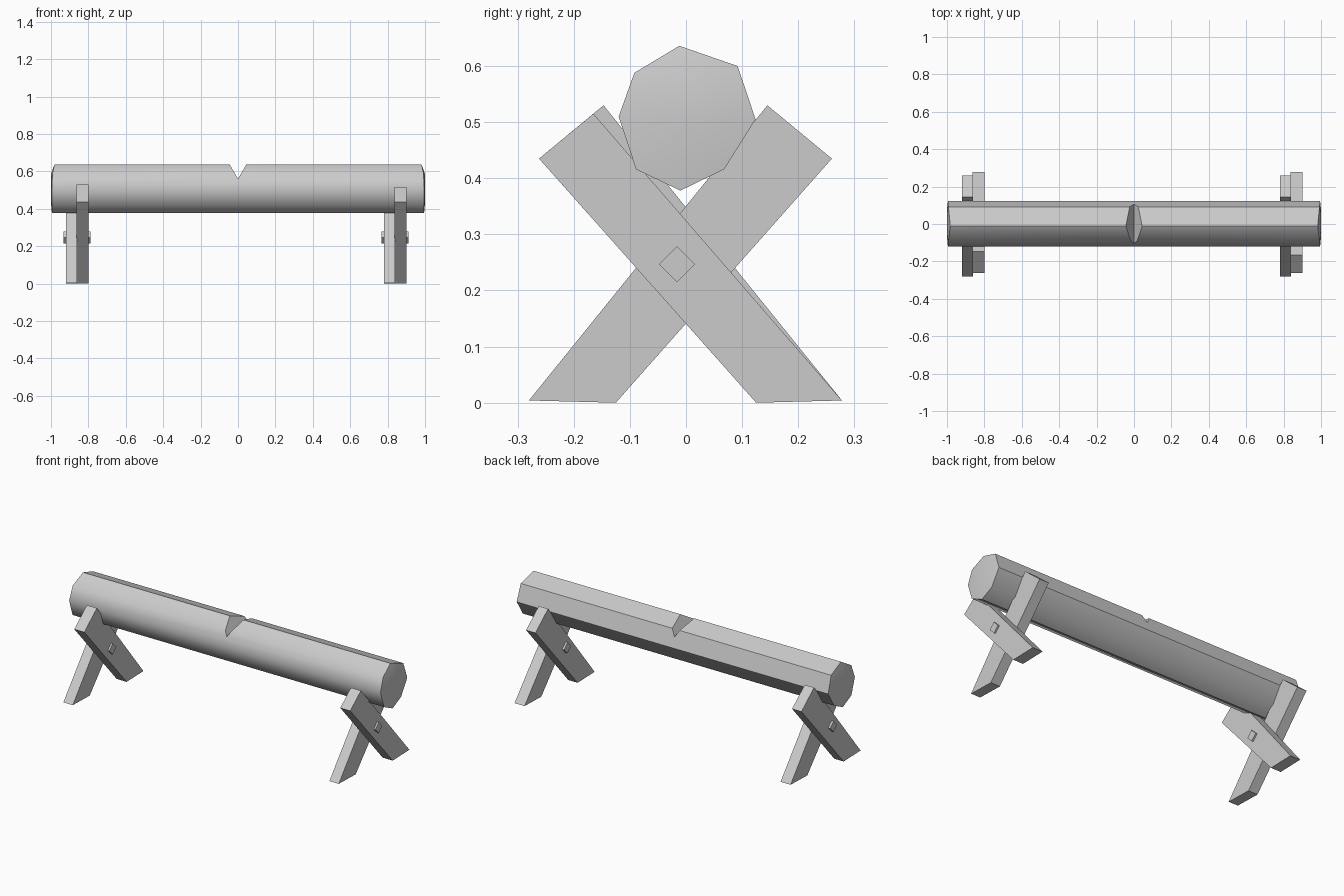
import bpy
import bmesh
import math

if "Cube" in bpy.data.objects:
    bpy.data.objects.remove(bpy.data.objects["Cube"], do_unlink=True)

# Single plain grey material
grey = bpy.data.materials.new("plain_grey")
grey.use_nodes = True
colour = (0.6, 0.6, 0.6, 1)
grey.diffuse_color = colour
grey.node_tree.nodes["Principled BSDF"].inputs["Base Color"].default_value = colour


def loft(name, rings):
    """Join matching rings of points with quads and cap both ends."""
    bm = bmesh.new()
    loops = [[bm.verts.new(p) for p in ring] for ring in rings]
    count = len(loops[0])
    for a, b in zip(loops, loops[1:]):
        for i in range(count):
            j = (i + 1) % count
            bm.faces.new((a[i], a[j], b[j], b[i]))
    bm.faces.new(loops[0])
    bm.faces.new(loops[-1])
    bmesh.ops.recalc_face_normals(bm, faces=bm.faces)
    mesh = bpy.data.meshes.new(name)
    bm.to_mesh(mesh)
    bm.free()
    mesh.materials.append(grey)
    obj = bpy.data.objects.new(name, mesh)
    bpy.context.collection.objects.link(obj)
    return obj


def prism(name, profile, x0, x1):
    """Extrude a (y, z) profile along x."""
    return loft(name, [[(x, y, z) for y, z in profile] for x in (x0, x1)])


# Log: uneven eight-sided section with slightly domed ends
section = [(-0.012, 0.636), (0.092, 0.60), (0.124, 0.505), (0.068, 0.416),
           (-0.01, 0.378), (-0.089, 0.416), (-0.12, 0.51), (-0.092, 0.588)]
centre_z = 0.507


def log_end(side):
    outer, inner = [], []
    for y, z in section:
        setback = 0.018 if z > 0.62 else 0.008 if z > 0.55 else 0.005
        outer.append((side * (1 - setback), y, z))
        inner.append((side, y * 0.6, centre_z + (z - centre_z) * 0.6))
    return outer, inner


left_outer, left_inner = log_end(-1)
right_outer, right_inner = log_end(1)
log = loft("log", [left_inner, left_outer, right_outer, right_inner])

# V-shaped notch cut across the top of the log
notch = loft("notch_cutter", [[(0, y, 0.56), (0.058, y, 0.66), (-0.058, y, 0.66)]
                              for y in (-0.3, 0.3)])
notch.hide_render = True
cut = log.modifiers.new("notch", 'BOOLEAN')
cut.operation = 'DIFFERENCE'
cut.solver = 'EXACT'
cut.object = notch
bpy.context.view_layer.objects.active = log
log.select_set(True)
bpy.ops.object.modifier_apply(modifier=cut.name)
bpy.data.objects.remove(notch, do_unlink=True)
bpy.ops.object.shade_smooth_by_angle(angle=math.radians(48.8))

# Crossed legs and a square peg at each end
back_leaning = [(0.26, 0.435), (0.145, 0.53), (-0.28, 0.004), (-0.125, 0)]
front_leaning = {"right": [(-0.262, 0.435), (-0.165, 0.515), (0.278, 0.004), (0.125, 0)],
                 "left": [(-0.262, 0.435), (-0.147, 0.53), (0.278, 0.004), (0.125, 0)]}
peg = [(-0.016 + 0.032 * math.cos(k * math.pi / 2),
        0.247 + 0.032 * math.sin(k * math.pi / 2)) for k in range(4)]

for side, x in (("left", -0.86), ("right", 0.84)):
    prism(side + "_leg_leaning_back", back_leaning, x - 0.06, x)
    prism(side + "_leg_leaning_front", front_leaning[side], x - 0.003, x + 0.061)
    prism(side + "_peg", peg, x - 0.072, x + 0.071)
